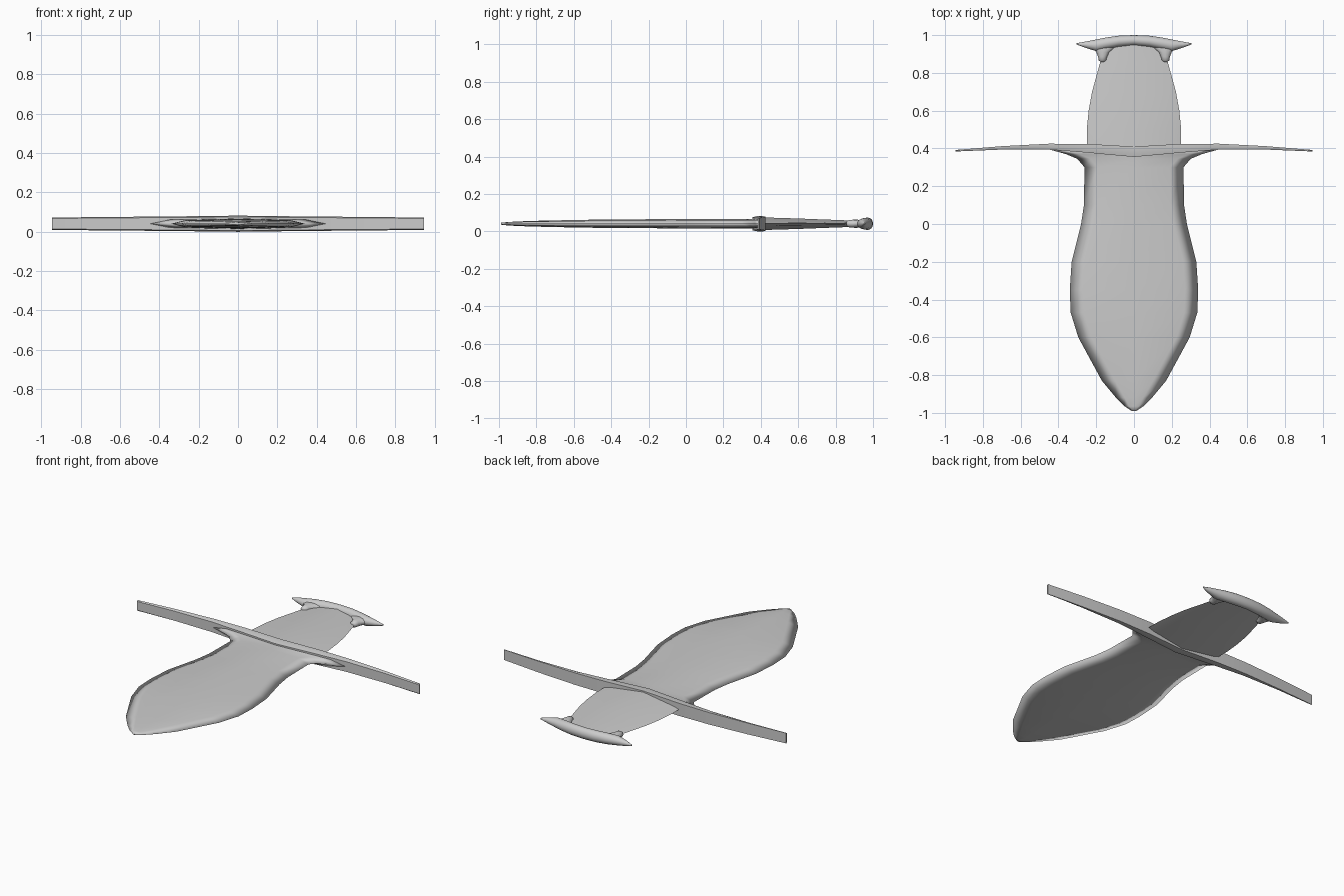
import bpy
import bmesh
import math

cube = bpy.data.objects.get("Cube")
if cube:
    bpy.data.objects.remove(cube, do_unlink=True)

MID = 0.041  # height of the symmetry plane

steel = bpy.data.materials.new("plain grey")
steel.use_nodes = True
GREY = (0.6, 0.6, 0.6, 1)
steel.diffuse_color = GREY
steel.node_tree.nodes["Principled BSDF"].inputs["Base Color"].default_value = GREY


def loft(name, rings, angle):
    """Skin a list of equal-length rings, cap both ends and shade."""
    bm = bmesh.new()
    rows = [[bm.verts.new((x, y, MID + z)) for x, y, z in ring] for ring in rings]
    n = len(rows[0])
    for a, b in zip(rows, rows[1:]):
        for i in range(n):
            j = (i + 1) % n
            bm.faces.new((a[i], a[j], b[j], b[i]))
    bm.faces.new(rows[0])
    bm.faces.new(rows[-1])
    bmesh.ops.recalc_face_normals(bm, faces=bm.faces)
    mesh = bpy.data.meshes.new(name)
    bm.to_mesh(mesh)
    bm.free()
    mesh.materials.append(steel)
    obj = bpy.data.objects.new(name, mesh)
    bpy.context.collection.objects.link(obj)
    bpy.ops.object.select_all(action="DESELECT")
    obj.select_set(True)
    bpy.context.view_layer.objects.active = obj
    bpy.ops.object.shade_smooth_by_angle(angle=math.radians(angle))
    return obj


def lens(y, w, h, bevel, shoulder):
    """Flat section across x with a ridge and bevelled edges."""
    e = w - min(bevel, w * 0.5)
    s = h * shoulder
    return [(-w, y, 0), (-e, y, s), (0, y, h), (e, y, s),
            (w, y, 0), (e, y, -s), (0, y, -h), (-e, y, -s)]


def oval_x(x, y0, y1, h, n=16):
    """Oval section in the yz plane."""
    c, r = (y0 + y1) / 2, (y1 - y0) / 2
    return [(x, c + r * math.cos(math.tau * i / n), h * math.sin(math.tau * i / n))
            for i in range(n)]


def oval_y(y, x0, x1, h, n=12):
    """Oval section in the xz plane."""
    return [(px, y, pz) for py, px, pz in oval_x(y, x0, x1, h, n)]


# Blade: rounded point, wide belly, narrow waist and flared root
blade = [(-0.99, 0.012, 0.005), (-0.965, 0.05, 0.008), (-0.92, 0.095, 0.011),
         (-0.83, 0.17, 0.015), (-0.6, 0.295, 0.02), (-0.47, 0.335, 0.022),
         (-0.35, 0.34, 0.023), (-0.2, 0.33, 0.024), (0, 0.28, 0.025),
         (0.1, 0.265, 0.025), (0.3, 0.262, 0.026), (0.345, 0.3, 0.026),
         (0.37, 0.36, 0.027), (0.395, 0.45, 0.027)]
loft("blade", [lens(y, w, h, 0.07, 0.75) for y, w, h in blade], 180)

# Grip: thin tapered slab
grip = [(0.4, 0.25, 0.034), (0.5, 0.25, 0.031), (0.6, 0.24, 0.028),
        (0.7, 0.222, 0.024), (0.86, 0.178, 0.018), (0.96, 0.13, 0.016)]
loft("grip", [lens(y, w, h, 0.04, 0.3) for y, w, h in grip], 40)

# Crossguard: long swept bar, pointed forward in the middle
half = [(0, 0.355, 0.41, 0.041), (0.25, 0.378, 0.424, 0.038),
        (0.45, 0.394, 0.425, 0.036), (0.7, 0.394, 0.412, 0.034),
        (0.945, 0.384, 0.392, 0.031)]
stations = [(-x, f, b, h) for x, f, b, h in half[:0:-1]] + half
guard = []
for x, f, b, h in stations:
    m = f + (b - f) * 0.5
    s = h * 0.85
    guard.append([(x, f, s), (x, m, h), (x, b, h), (x, b, -h), (x, m, -h), (x, f, -s)])
loft("crossguard", guard, 30)

# Pommel: crescent bar with pointed horns
half = [(0, 0.945, 1.0, 0.033), (0.08, 0.938, 0.997, 0.033),
        (0.15, 0.925, 0.987, 0.031), (0.2, 0.915, 0.977, 0.027),
        (0.26, 0.934, 0.965, 0.016), (0.305, 0.951, 0.957, 0.004)]
stations = [(-x, f, b, h) for x, f, b, h in half[:0:-1]] + half
loft("pommel", [oval_x(*s) for s in stations], 60)

# Claws: small rounded lugs that grip the end of the handle
claw = [(0.857, 0.16, 0.175, 0.008), (0.866, 0.146, 0.187, 0.018),
        (0.885, 0.142, 0.19, 0.021), (0.91, 0.13, 0.2, 0.022),
        (0.935, 0.1, 0.225, 0.02), (0.955, 0.07, 0.24, 0.015)]
for side, label in ((1, "left"), (-1, "right")):
    loft(label + "_claw", [oval_y(y, side * a, side * b, h) for y, a, b, h in claw], 70)
